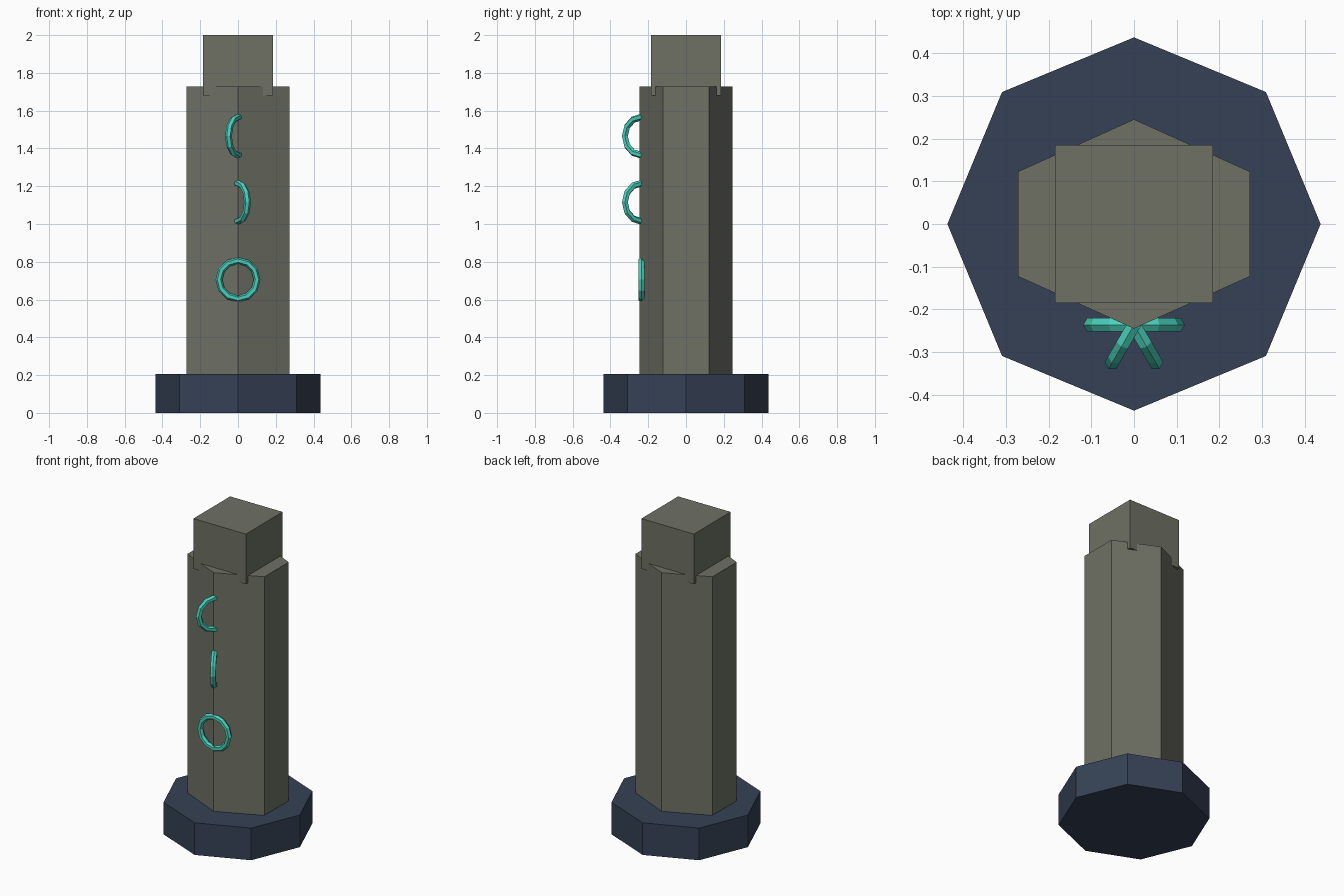
import bpy
from math import radians, pi, cos

if "Cube" in bpy.data.objects:
    bpy.data.objects.remove(bpy.data.objects["Cube"])


def srgb(r, g, b):
    def f(c):
        c /= 255
        return c / 12.92 if c <= 0.04045 else ((c + 0.055) / 1.055) ** 2.4
    return (f(r), f(g), f(b), 1.0)


def material(name, rgb):
    m = bpy.data.materials.new(name)
    m.diffuse_color = srgb(*rgb)
    m.use_nodes = True
    m.node_tree.nodes["Principled BSDF"].inputs["Base Color"].default_value = m.diffuse_color
    return m


stone = material("grey_green_stone", (110, 113, 101))
slate = material("dark_slate", (53, 65, 85))
teal = material("glowing_teal", (74, 208, 188))


def finish(name, mat):
    ob = bpy.context.object
    ob.name = name
    ob.data.materials.append(mat)
    return ob


def prism(name, sides, rx, ry, z0, z1, mat):
    # Upright prism with a corner facing the front and back
    bpy.ops.mesh.primitive_cylinder_add(vertices=sides, radius=1, depth=z1 - z0,
                                        location=(0, 0, (z0 + z1) / 2))
    ob = finish(name, mat)
    ob.scale = (rx, ry, 1)
    return ob


# Octagonal plinth and slightly flattened hexagonal shaft
prism("plinth", 8, 0.437, 0.437, 0.0, 0.205, slate)
prism("shaft", 6, 0.272 / cos(pi / 6), 0.245, 0.19, 1.727, stone)

# Square cap block, its corners overhanging the shaft
bpy.ops.mesh.primitive_cube_add(size=1, location=(0, 0, 1.84))
finish("cap_block", stone).scale = (0.37, 0.37, 0.32)

# Ring marks set into the front edge, each turned differently
for name, z, turn in (("lower_ring", 0.705, 0),
                      ("middle_ring", 1.115, -60),
                      ("upper_ring", 1.465, 60)):
    bpy.ops.mesh.primitive_torus_add(major_segments=12, minor_segments=6,
                                     major_radius=0.101, minor_radius=0.018,
                                     location=(0, -0.236, z),
                                     rotation=(radians(90), 0, radians(turn)))
    finish(name, teal)
